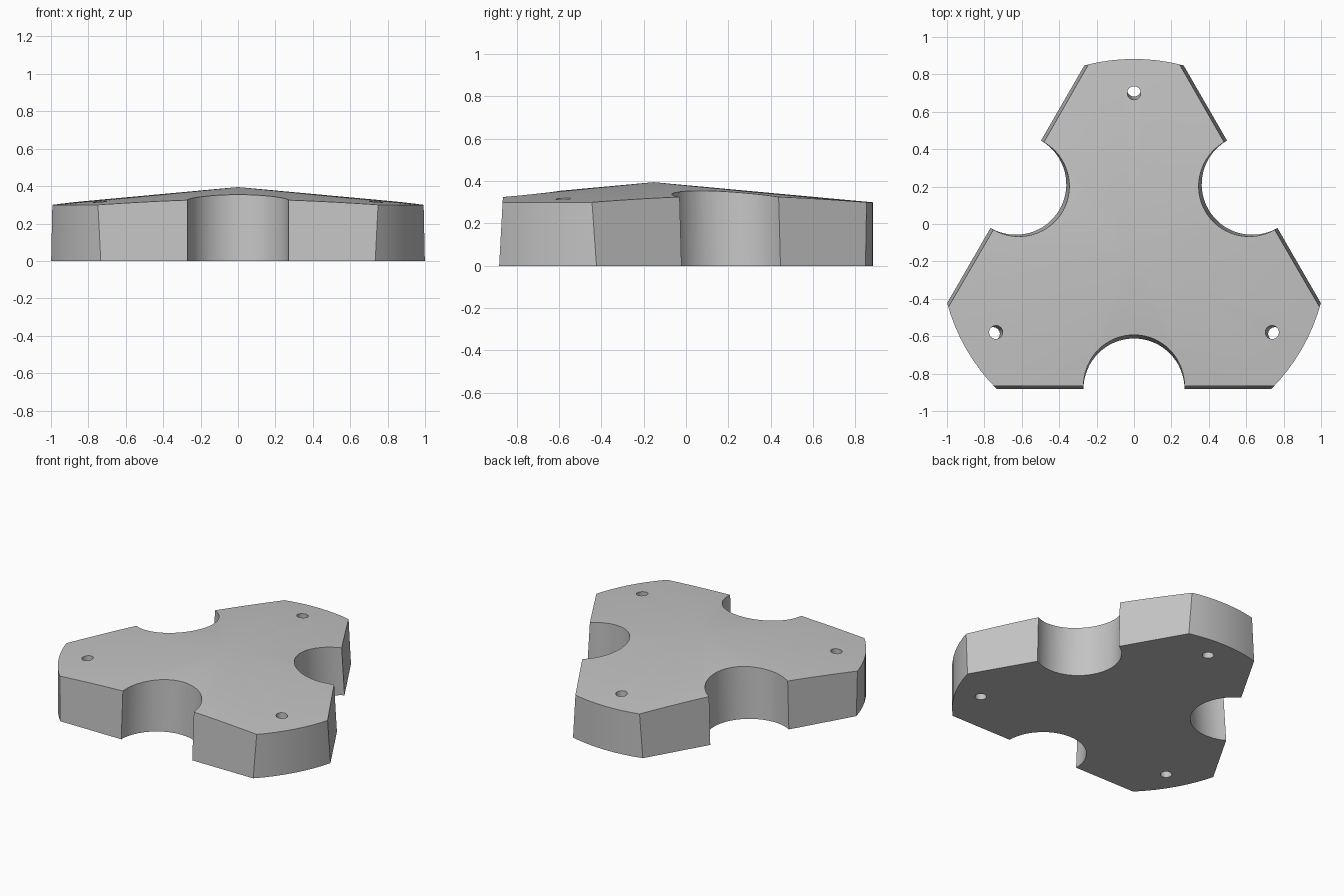
import bpy, bmesh, math
from mathutils import Vector

if "Cube" in bpy.data.objects:
    bpy.data.objects.remove(bpy.data.objects["Cube"], do_unlink=True)

CENTRE = Vector((0, -0.1525, 0))
RADIUS, RIM_Z, APEX_Z = 1.035, 0.30, 0.395
FLAT_DIST, NOTCH_R = 0.73, 0.27
HOLE_DIST, HOLE_R = 0.87, 0.036
TILT = math.radians(3.1)
UP = Vector((0, 0, 1))

grey = bpy.data.materials.new("plain_grey")
grey.use_nodes = True
colour = (0.55, 0.55, 0.55, 1)
grey.diffuse_color = colour
grey.node_tree.nodes["Principled BSDF"].inputs["Base Color"].default_value = colour


def outward(degrees):
    a = math.radians(degrees)
    return Vector((math.cos(a), math.sin(a), 0))


def leaning_axis(direction):
    """Upward axis that leans towards the centre."""
    return UP * math.cos(TILT) - direction * math.sin(TILT)


def make_object(name, bm):
    mesh = bpy.data.meshes.new(name)
    bm.to_mesh(mesh)
    bm.free()
    mesh.materials.append(grey)
    obj = bpy.data.objects.new(name, mesh)
    bpy.context.collection.objects.link(obj)
    return obj


def cut_cylinder(body, name, direction, distance, radius, segments):
    """Bore a leaning cylinder right through the body."""
    bm = bmesh.new()
    bmesh.ops.create_cone(bm, cap_ends=True, segments=segments,
                          radius1=radius, radius2=radius, depth=2)
    cutter = make_object(name, bm)
    cutter.hide_render = True
    cutter.rotation_mode = 'QUATERNION'
    cutter.rotation_quaternion = leaning_axis(direction).to_track_quat('Z', 'Y')
    cutter.location = CENTRE + direction * distance
    mod = body.modifiers.new(name, 'BOOLEAN')
    mod.operation = 'DIFFERENCE'
    mod.solver = 'EXACT'
    mod.object = cutter
    bpy.context.view_layer.objects.active = body
    bpy.ops.object.modifier_apply(modifier=mod.name)
    bpy.data.objects.remove(cutter, do_unlink=True)


# Round disc with a shallow conical top
bm = bmesh.new()
bmesh.ops.create_cone(bm, cap_ends=True, segments=96,
                      radius1=RADIUS, radius2=RADIUS, depth=RIM_Z)
bmesh.ops.translate(bm, verts=bm.verts, vec=CENTRE + UP * RIM_Z / 2)
bm.normal_update()
top = [f for f in bm.faces if f.normal.z > 0.9]
apex = bmesh.ops.poke(bm, faces=top)["verts"][0]
apex.co.z = APEX_Z

# Three leaning flats between the arms
side_angles = (-90, 30, 150)
for angle in side_angles:
    d = outward(angle)
    normal = d * math.cos(TILT) + UP * math.sin(TILT)
    cut = bmesh.ops.bisect_plane(
        bm, geom=bm.verts[:] + bm.edges[:] + bm.faces[:], dist=1e-5,
        plane_co=CENTRE + d * FLAT_DIST, plane_no=normal, clear_outer=True)
    rim = [e for e in cut["geom_cut"] if isinstance(e, bmesh.types.BMEdge)]
    bmesh.ops.edgeloop_fill(bm, edges=rim)
bmesh.ops.recalc_face_normals(bm, faces=bm.faces)
body = make_object("three_armed_plate", bm)

# Half-round notch in each flat, and a screw hole in each arm
for angle in side_angles:
    cut_cylinder(body, "notch_cutter", outward(angle), FLAT_DIST, NOTCH_R, 64)
    cut_cylinder(body, "hole_cutter", outward(angle + 60), HOLE_DIST, HOLE_R, 32)

# Smooth curves with crisp edges
bpy.ops.object.select_all(action='DESELECT')
body.select_set(True)
bpy.context.view_layer.objects.active = body
bpy.ops.object.shade_smooth_by_angle(angle=math.radians(25))
